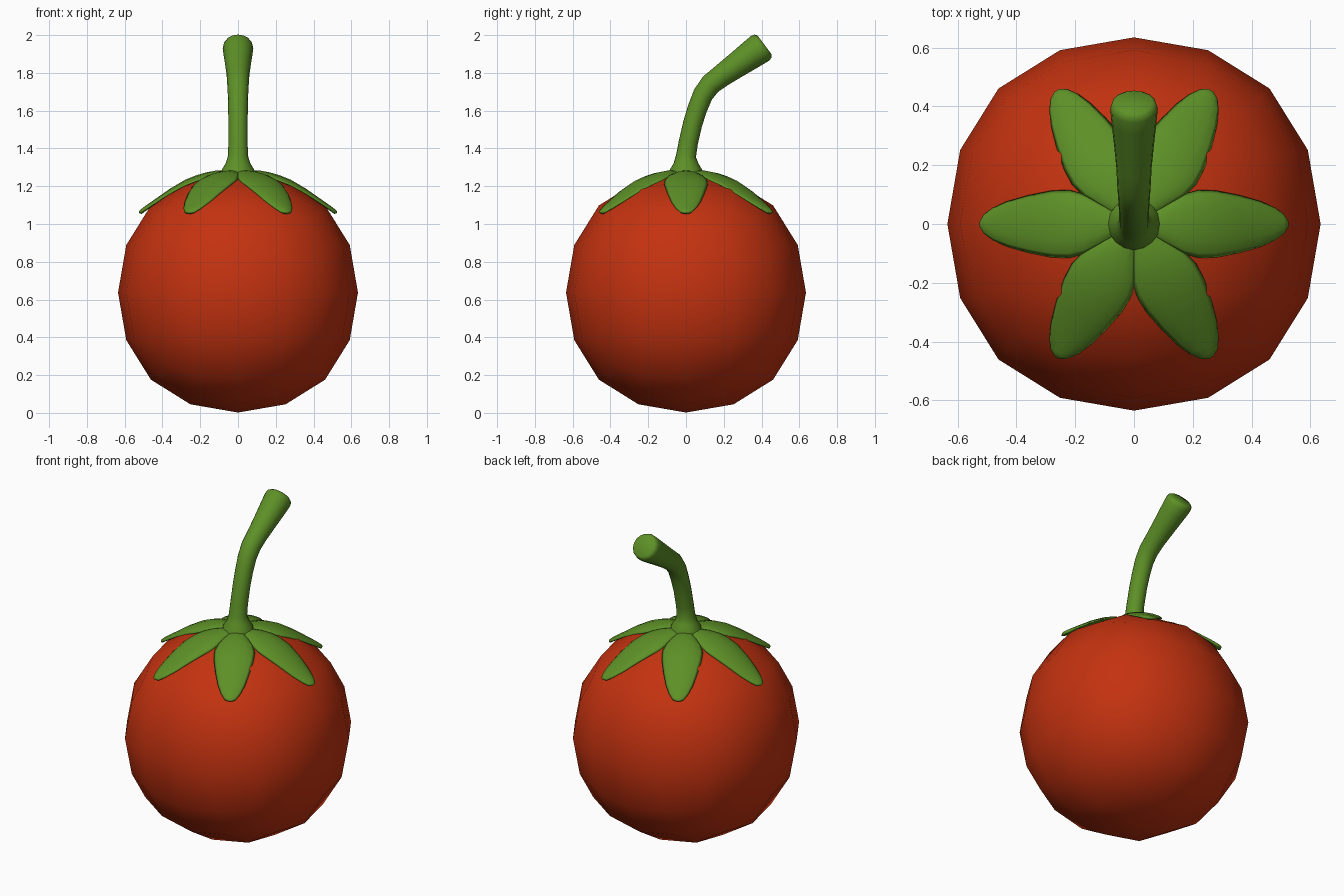
import bpy, bmesh, math
from mathutils import Vector

if "Cube" in bpy.data.objects:
    bpy.data.objects.remove(bpy.data.objects["Cube"])


def material(name, rgb):
    m = bpy.data.materials.new(name)
    m.diffuse_color = (*rgb, 1)
    m.use_nodes = True
    m.node_tree.nodes["Principled BSDF"].inputs["Base Color"].default_value = m.diffuse_color
    return m


RED = material("tomato red", (0.55, 0.032, 0.005))
GREEN = material("leaf green", (0.11, 0.28, 0.02))


def add_object(name, bm, mat):
    bmesh.ops.recalc_face_normals(bm, faces=bm.faces[:])
    for f in bm.faces:
        f.smooth = True
    me = bpy.data.meshes.new(name)
    bm.to_mesh(me)
    bm.free()
    me.materials.append(mat)
    ob = bpy.data.objects.new(name, me)
    bpy.context.collection.objects.link(ob)
    return ob


def loft(name, rings, mat):
    """Skin a list of closed rings and cap both ends."""
    bm = bmesh.new()
    loops = [[bm.verts.new(p) for p in ring] for ring in rings]
    n = len(loops[0])
    for a, b in zip(loops, loops[1:]):
        for i in range(n):
            j = (i + 1) % n
            bm.faces.new((a[i], a[j], b[j], b[i]))
    bm.faces.new(loops[0])
    bm.faces.new(loops[-1])
    return add_object(name, bm, mat)


# Fruit: a cube rounded by two levels of subdivision
bm = bmesh.new()
bmesh.ops.create_cube(bm, size=1.513)
fruit = add_object("fruit", bm, RED)
fruit.location.z = 0.637
sub = fruit.modifiers.new("round", "SUBSURF")
sub.levels = sub.render_levels = 2

# Stem: flared foot, bent neck, thick rounded end (y, z, radius)
path = [(0, 1.24, .095), (0, 1.285, .087), (0, 1.32, .066), (0, 1.36, .053),
        (.012, 1.43, .051), (.035, 1.53, .051), (.06, 1.61, .052),
        (.09, 1.685, .054), (.13, 1.74, .057), (.19, 1.786, .06),
        (.27, 1.843, .068), (.35, 1.9, .077), (.392, 1.93, .081),
        (.408, 1.942, .076), (.416, 1.948, .063)]
rings = []
for k, (y, z, r) in enumerate(path):
    p, q = path[max(k - 1, 0)], path[min(k + 1, len(path) - 1)]
    t = Vector((0, q[0] - p[0], q[1] - p[1])).normalized()
    side = Vector((0, t.z, -t.y))
    rings.append([Vector((0, y, z)) + r * (math.cos(a) * Vector((1, 0, 0)) + math.sin(a) * side)
                  for a in (math.tau * i / 16 for i in range(16))])
loft("stem", rings, GREEN)

# Sepals: six thin arched leaves (distance out, height of top, half width)
leaf = [(.02, 1.28, .03), (.08, 1.284, .05), (.12, 1.282, .073), (.17, 1.273, .102),
        (.22, 1.258, .116), (.28, 1.234, .114), (.36, 1.187, .098), (.43, 1.138, .078),
        (.48, 1.103, .056), (.51, 1.081, .034), (.525, 1.068, .01)]
for n in range(6):
    turn = math.radians(60 * n)
    c, s = math.cos(turn), math.sin(turn)
    rings = []
    for r, z, w in leaf:
        thick = min(.014, w * .5)
        ring = []
        for i in range(12):
            a = math.tau * i / 12
            v = w * math.cos(a)
            h = z - thick + thick * math.sin(a) - 1.3 * v * v
            ring.append((r * c - v * s, r * s + v * c, h))
        rings.append(ring)
    loft(f"sepal_{n + 1}", rings, GREEN)
